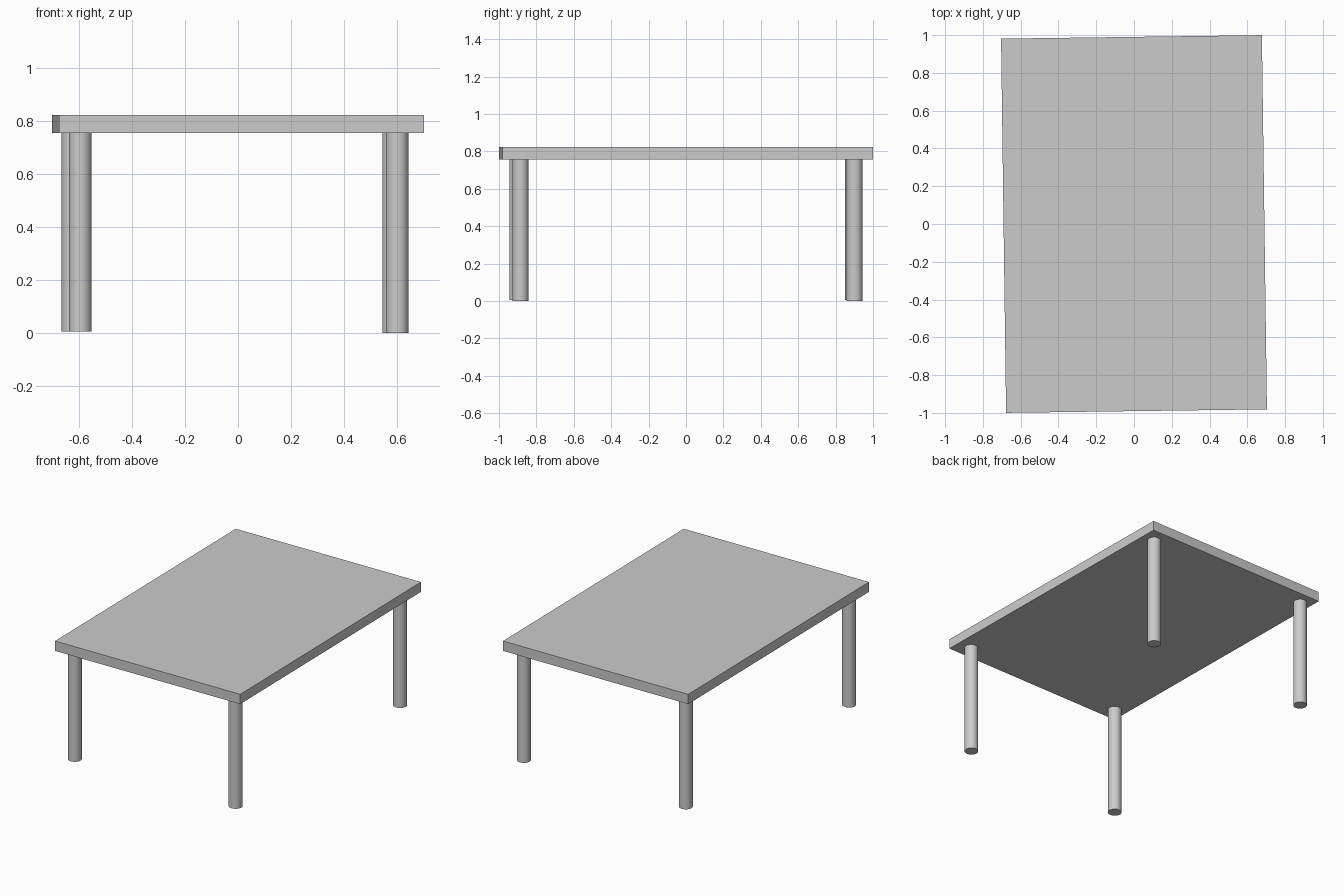
import bpy, math

if "Cube" in bpy.data.objects:
    bpy.data.objects.remove(bpy.data.objects["Cube"])

TURN = math.radians(0.77)   # whole table is turned very slightly
UNDER, TOP = 0.756, 0.823
LEG_R = 0.043

# Table top slab
bpy.ops.mesh.primitive_cube_add(size=1, location=(0, 0, (UNDER + TOP) / 2), rotation=(0, 0, TURN))
slab = bpy.context.object
slab.name = "table_top"
slab.scale = (1.381, 1.981, TOP - UNDER)
bpy.ops.object.transform_apply(location=False, rotation=True, scale=True)


def leg(name, x, y, foot):
    """Round leg from its foot height up to the underside of the slab."""
    bpy.ops.mesh.primitive_cylinder_add(vertices=32, radius=LEG_R, depth=UNDER - foot,
                                        location=(x, y, (UNDER + foot) / 2))
    bpy.context.object.name = name
    bpy.ops.object.shade_smooth_by_angle(angle=math.radians(40))


# Four legs, one near each corner
for name, x, y, foot in (
    ("front_left_leg", -0.597, -0.901, 0.005),
    ("front_right_leg", 0.602, -0.885, 0.0),
    ("back_left_leg", -0.624, 0.893, 0.005),
    ("back_right_leg", 0.589, 0.901, 0.0),
):
    leg(name, x, y, foot)
